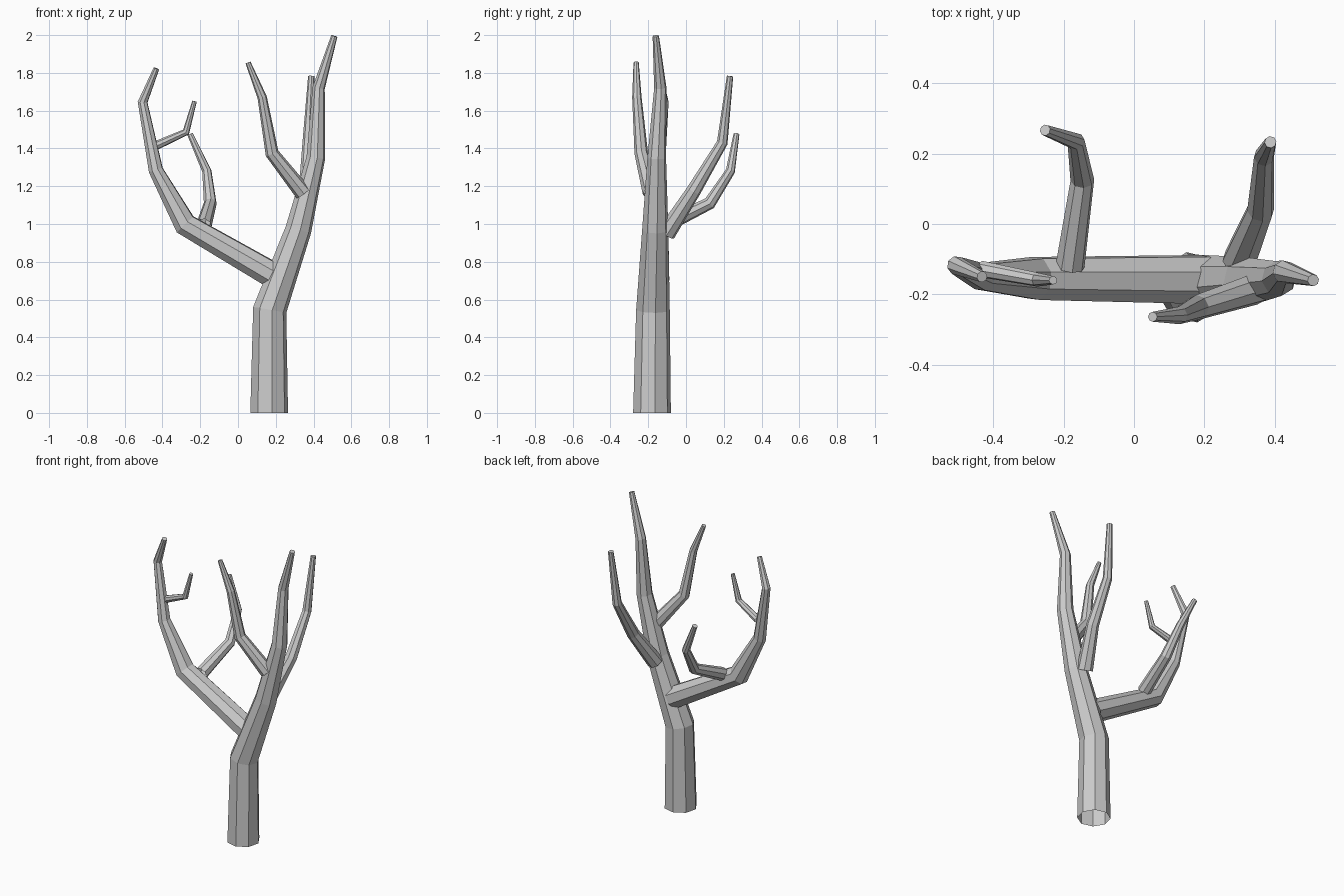
import bpy, bmesh, math
from mathutils import Vector

if "Cube" in bpy.data.objects:
    bpy.data.objects.remove(bpy.data.objects["Cube"])

SIDES = 8


def limb(name, pts, turn=0.15):
    """Faceted tapering tube through (x, y, z, radius) points, open root, capped tip."""
    pos = [Vector(p[:3]) for p in pts]
    bm = bmesh.new()
    rings = []
    u = None
    for i, p in enumerate(pos):
        d_in = (p - pos[i - 1]).normalized() if i else (pos[1] - p).normalized()
        d_out = (pos[i + 1] - p).normalized() if i < len(pos) - 1 else d_in
        t = (d_in + d_out).normalized()
        if u is None:
            u = Vector((1, 0, 0)) if abs(t.x) < 0.75 else Vector((0, 1, 0))
        # carry the cross-section direction along the path
        u = (u - t * u.dot(t)).normalized()
        v = t.cross(u)
        ring = []
        for k in range(SIDES):
            a = turn + 2 * math.pi * k / SIDES
            ring.append(bm.verts.new(p + (u * math.cos(a) + v * math.sin(a)) * pts[i][3]))
        rings.append(ring)
    for a, b in zip(rings, rings[1:]):
        for k in range(SIDES):
            n = (k + 1) % SIDES
            bm.faces.new((a[k], a[n], b[n], b[k]))
    bm.faces.new(rings[-1])
    # keep the trunk foot level with the ground
    me = bpy.data.meshes.new(name)
    bm.to_mesh(me)
    bm.free()
    ob = bpy.data.objects.new(name, me)
    bpy.context.collection.objects.link(ob)
    if name == "trunk":
        for vert in me.vertices[:SIDES]:
            vert.co.z = 0
    return ob


# Trunk
limb("trunk", [(0.165, -0.18, 0, 0.101), (0.168, -0.175, 0.545, 0.09),
               (0.32, -0.163, 0.97, 0.07), (0.412, -0.155, 1.35, 0.05),
               (0.427, -0.136, 1.72, 0.033), (0.51, -0.16, 1.995, 0.017)])

# Large left branch
limb("left_branch", [(0.2, -0.158, 0.72, 0.073), (-0.28, -0.155, 0.998, 0.064),
                     (-0.435, -0.15, 1.285, 0.04), (-0.505, -0.118, 1.645, 0.027),
                     (-0.432, -0.15, 1.823, 0.016)], 0.3)

# Twigs growing from the left branch
limb("left_upper_twig", [(-0.435, -0.128, 1.415, 0.024), (-0.275, -0.158, 1.487, 0.02),
                         (-0.23, -0.16, 1.65, 0.012)])
limb("left_back_twig", [(-0.182, -0.12, 0.99, 0.042), (-0.147, 0.125, 1.11, 0.034),
                        (-0.165, 0.235, 1.28, 0.025), (-0.253, 0.267, 1.475, 0.016)])

# Side branches of the trunk
limb("front_branch", [(0.345, -0.185, 1.165, 0.045), (0.18, -0.237, 1.375, 0.036),
                      (0.128, -0.26, 1.67, 0.025), (0.053, -0.264, 1.855, 0.014)])
limb("back_branch", [(0.3, -0.105, 0.95, 0.05), (0.36, 0.04, 1.175, 0.039),
                     (0.37, 0.192, 1.43, 0.029), (0.388, 0.233, 1.783, 0.017)])
